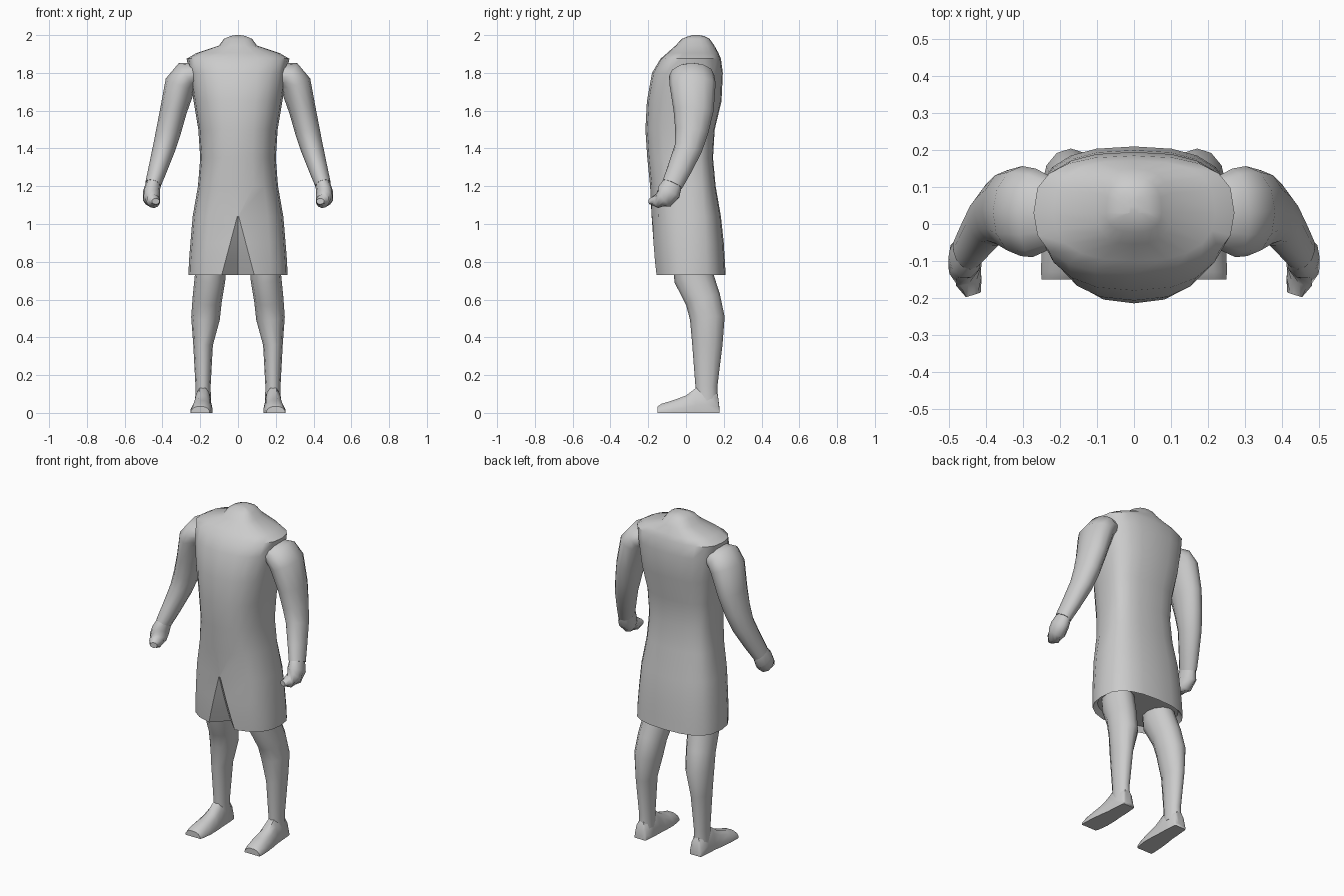
import bpy, bmesh, math
from mathutils import Vector

if "Cube" in bpy.data.objects:
    bpy.data.objects.remove(bpy.data.objects["Cube"])

grey = bpy.data.materials.new("plain grey")
grey.diffuse_color = (0.6, 0.6, 0.6, 1)
grey.use_nodes = True
grey.node_tree.nodes["Principled BSDF"].inputs["Base Color"].default_value = grey.diffuse_color


def loft(name, rings, caps=(True, True), angle=50, mirror=False):
    """Skin a list of equal-length closed rings, optionally mirrored in x."""
    bm = bmesh.new()
    loops = [[bm.verts.new(p) for p in ring] for ring in rings]
    n = len(loops[0])
    for a, b in zip(loops, loops[1:]):
        for i in range(n):
            bm.faces.new((a[i], a[(i + 1) % n], b[(i + 1) % n], b[i]))
    for cap, loop in zip(caps, (loops[0], loops[-1])):
        if cap:
            bm.faces.new(loop)
    bmesh.ops.recalc_face_normals(bm, faces=bm.faces)
    mesh = bpy.data.meshes.new(name)
    bm.to_mesh(mesh)
    bm.free()
    mesh.materials.append(grey)
    ob = bpy.data.objects.new(name, mesh)
    bpy.context.collection.objects.link(ob)
    if mirror:
        ob.modifiers.new("mirror", 'MIRROR').use_mirror_object = False \
            if hasattr(bpy.types.MirrorModifier, "use_mirror_object") else None
    bpy.ops.object.select_all(action='DESELECT')
    ob.select_set(True)
    bpy.context.view_layer.objects.active = ob
    bpy.ops.object.shade_smooth_by_angle(angle=math.radians(angle))
    return ob


def power(v, e):
    return math.copysign(abs(v) ** e, v)


# Coat: rounded-box rings (z, half width, front y, back y)
COAT = [(0.73, .262, -.16, .21), (0.80, .26, -.168, .206), (0.90, .252, -.176, .20),
        (1.04, .24, -.182, .185), (1.20, .212, -.19, .157), (1.35, .20, -.205, .143),
        (1.50, .21, -.215, .152), (1.65, .235, -.207, .188), (1.80, .258, -.18, .195),
        (1.875, .272, -.135, .185), (1.905, .22, -.10, .172), (1.945, .10, -.055, .15),
        (1.98, .075, -.022, .125), (1.995, .04, .015, .095), (2.0, .012, .04, .07)]
SIDES = 20
SLIT_TOP = 1.04


def coat_ring(z, w, front, back):
    ring, mid = [], 0.03
    for i in range(SIDES):
        t = 2 * math.pi * i / SIDES - math.pi / 2
        x, s = w * power(math.cos(t), 0.8), math.sin(t)
        depth = mid - front if s < 0 else back - mid
        y = mid + depth * power(s, 0.85 if s < 0 else 0.7)
        # Front slit: the middle column folds inward below its peak
        if z <= SLIT_TOP:
            f = (SLIT_TOP - z) / (SLIT_TOP - 0.73)
            if i == 0:
                y += 0.09 * f
            elif i in (1, SIDES - 1):
                x = math.copysign(0.004 + 0.082 * f, x)
                y = front + 0.004
        ring.append((x, y, z))
    return ring


coat_rings = [coat_ring(*r) for r in COAT]
# Lining: the hem turns in and rises a little
lining = [(x * 0.9, 0.03 + (y - 0.03) * 0.9, 0.76) for x, y, z in coat_rings[0]]
loft("coat", [lining] + coat_rings, angle=40)


def tube(path, sides=12):
    """Rings square to a path of (x, y, z, sideways radius, fore-aft radius)."""
    rings = []
    pts = [Vector(p[:3]) for p in path]
    for i, p in enumerate(path):
        t = (pts[min(i + 1, len(pts) - 1)] - pts[max(i - 1, 0)]).normalized()
        u = t.cross(Vector((0, 1, 0))).normalized()
        v = u.cross(t)
        rings.append([pts[i] + u * p[3] * math.cos(a) + v * p[4] * math.sin(a)
                      for a in (2 * math.pi * k / sides for k in range(sides))])
    return rings


# Arms with closed hands
ARM = [(.21, .03, 1.80, .055, .09), (.27, .03, 1.785, .08, .12), (.305, .035, 1.74, .083, .122),
       (.342, .04, 1.60, .071, .106), (.368, .03, 1.49, .066, .088), (.392, .012, 1.40, .06, .074),
       (.425, -.035, 1.29, .05, .064), (.45, -.072, 1.21, .042, .056)]
HAND = [(.447, -.068, 1.22, .038, .052), (.458, -.09, 1.17, .045, .065),
        (.458, -.115, 1.135, .046, .055), (.447, -.155, 1.12, .036, .038),
        (.435, -.192, 1.12, .016, .022)]
# Legs
LEG = [(.145, .03, .80, .08, .10), (.147, .04, .72, .082, .105), (.163, .09, .60, .078, .094),
       (.172, .113, .50, .076, .092), (.185, .113, .36, .052, .08),
       (.185, .108, .14, .04, .058), (.185, .11, .06, .042, .06)]


def flip(rings):
    return [[(-p[0], p[1], p[2]) for p in ring] for ring in rings]


# Feet: flat-soled sections from heel to toe (y, inner x, outer x, top z)
FOOT = [(.178, .15, .222, .02), (.168, .147, .225, .10), (.11, .142, .23, .15),
        (.05, .14, .234, .13), (.0, .136, .242, .092), (-.07, .135, .25, .066),
        (-.13, .143, .252, .048), (-.15, .15, .25, .034)]


def foot_section(y, a, b, top):
    c, h = (a + b) / 2, (b - a) / 2
    prof = [(-1, 0), (1, 0), (1, .3), (.75, .75), (.35, 1), (-.35, 1), (-.75, .75), (-1, .3)]
    return [(c + h * px, y, top * pz) for px, pz in prof]


parts = {"arm": tube(ARM), "hand": tube(HAND, 10), "leg": tube(LEG),
         "foot": [foot_section(*f) for f in FOOT]}
for part, rings in parts.items():
    loft("left_" + part, rings)
    loft("right_" + part, flip(rings))
